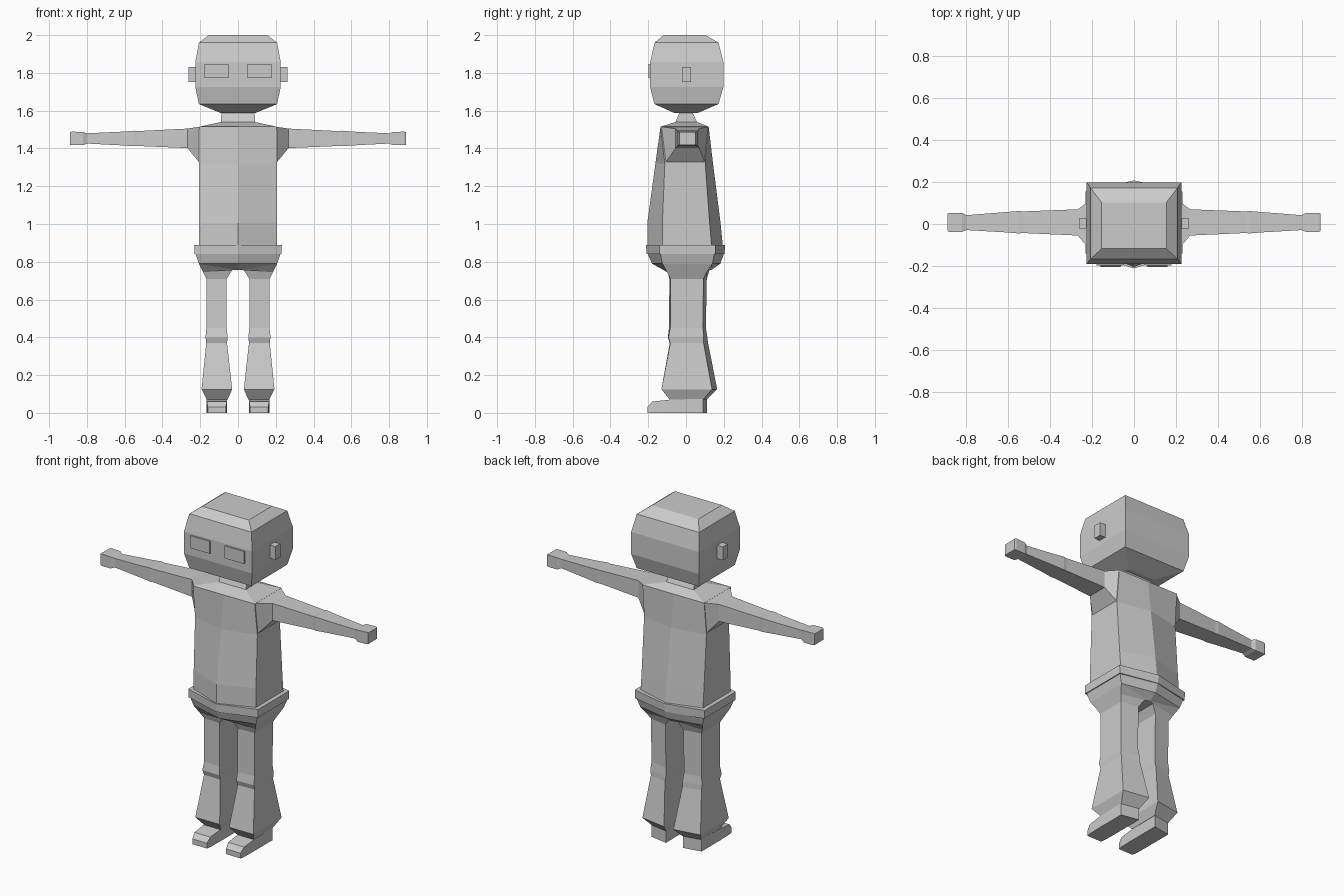
import bpy, bmesh

grey = bpy.data.materials.new("plain_grey")
grey.diffuse_color = (0.6, 0.6, 0.6, 1)


def loft(name, rings, caps=(True, True), mirror=False):
    """Skin a list of point rings into one flat-shaded object."""
    bm = bmesh.new()
    loops = [[bm.verts.new(p) for p in ring] for ring in rings]
    n = len(loops[0])
    for a, b in zip(loops, loops[1:]):
        for i in range(n):
            j = (i + 1) % n
            bm.faces.new((a[i], a[j], b[j], b[i]))
    if caps[0]:
        bm.faces.new(loops[0][::-1])
    if caps[1]:
        bm.faces.new(loops[-1])
    bmesh.ops.recalc_face_normals(bm, faces=bm.faces)
    me = bpy.data.meshes.new(name)
    bm.to_mesh(me)
    bm.free()
    me.materials.append(grey)
    ob = bpy.data.objects.new(name, me)
    bpy.context.collection.objects.link(ob)
    if mirror:
        mod = ob.modifiers.new("mirror", 'MIRROR')
        mod.use_mirror_merge = False
    return ob


def flat_rect(z, hx, y0, y1):
    return [(-hx, y0, z), (hx, y0, z), (hx, y1, z), (-hx, y1, z)]


def side_rect(x, y0, y1, z0, z1):
    return [(x, y0, z0), (x, y1, z0), (x, y1, z1), (x, y0, z1)]


def front_rect(y, x0, x1, z0, z1):
    return [(x0, y, z0), (x1, y, z0), (x1, y, z1), (x0, y, z1)]


def hexagon(z, hx, fc, fm, bc, bm_, zm=None):
    """Body ring: corner and middle depth at front and back."""
    zm = z if zm is None else zm
    return [(-hx, fc, z), (0, fm, zm), (hx, fc, z),
            (hx, bc, z), (0, bm_, zm), (-hx, bc, z)]


# Head, a box with bevelled top and bottom
loft("head", [flat_rect(*r) for r in (
    (1.587, .09, -.06, .06), (1.635, .207, -.167, .172),
    (1.725, .226, -.19, .198), (1.857, .226, -.19, .198),
    (1.96, .207, -.167, .172), (2.0, .155, -.118, .103))])

# Eyes and ears
loft("eye", [front_rect(y, .05, .178, 1.773, 1.847) for y in (-.198, -.189)],
     mirror=True)
loft("ear", [side_rect(x, -.021, .026, 1.752, 1.832) for x in (.222, .263)],
     mirror=True)

# Shirt with a centre ridge, shoulder slope and neck
loft("torso_and_neck", [hexagon(*r) for r in (
    (.885, .207, -.125, -.205, .135, .195),
    (1.005, .207, -.125, -.205, .125, .183),
    (1.32, .207, -.112, -.162, .102, .143),
    (1.515, .205, -.135, -.135, .12, .12),
    (1.54, .09, -.055, -.055, .058, .058),
    (1.59, .088, -.035, -.035, .035, .035))])

# Shirt hem band
loft("hem_band", [hexagon(*r) for r in (
    (.84, .230, -.14, -.208, .155, .203),
    (.89, .232, -.14, -.212, .155, .208))])

# Pelvis, dropping to the crotch at the middle
loft("pelvis", [
    hexagon(.842, .225, -.135, -.203, .15, .2),
    hexagon(.79, .207, -.125, -.18, .14, .182),
    hexagon(.787, .206, -.123, -.12, .138, .135, zm=.757)], caps=(True, False))

# Sleeve from the torso side, arm and hand
loft("arm", [
    [(.2, -.112, 1.32), (.2, .102, 1.32), (.2, .12, 1.515), (.2, -.135, 1.515)]]
    + [side_rect(*r) for r in (
        (.268, -.055, .07, 1.402, 1.505),
        (.53, -.043, .06, 1.413, 1.492),
        (.55, -.045, .062, 1.412, 1.494),
        (.61, -.04, .057, 1.416, 1.489),
        (.80, -.029, .042, 1.426, 1.48),
        (.82, -.038, .053, 1.417, 1.487),
        (.88, -.038, .053, 1.417, 1.489),
        (.89, -.034, .05, 1.419, 1.486))], caps=(False, True), mirror=True)


# Flared trouser leg: inner and outer heights, widths and depths
def leg_ring(zi, zo, xi, xo, f_in, f_out, b_out, b_in):
    return [(xi, f_in, zi), (xo, f_out, zo), (xo, b_out, zo), (xi, b_in, zi)]


loft("leg", [leg_ring(*r) for r in (
    (.757, .787, 0, .206, -.12, -.123, .138, .135),
    (.757, .745, .03, .185, -.10, -.10, .11, .125),
    (.71, .71, .06, .168, -.088, -.083, .092, .11),
    (.45, .45, .06, .167, -.09, -.083, .09, .105),
    (.40, .40, .055, .172, -.096, -.093, .094, .113),
    (.37, .37, .058, .168, -.086, -.083, .093, .117),
    (.125, .125, .031, .193, -.13, -.13, .138, .165),
    (.07, .07, .055, .165, -.086, -.086, .09, .11))],
    caps=(False, True), mirror=True)

# Shoe with a sloped toe
heel = front_rect(.11, .057, .167, 0, .075)
heel[1], heel[2] = (.167, .09, 0), (.167, .09, .075)
loft("shoe", [heel] + [front_rect(*r) for r in (
    (-.085, .057, .167, 0, .07),
    (-.178, .059, .165, 0, .06),
    (-.204, .064, .160, 0, .032))], mirror=True)
